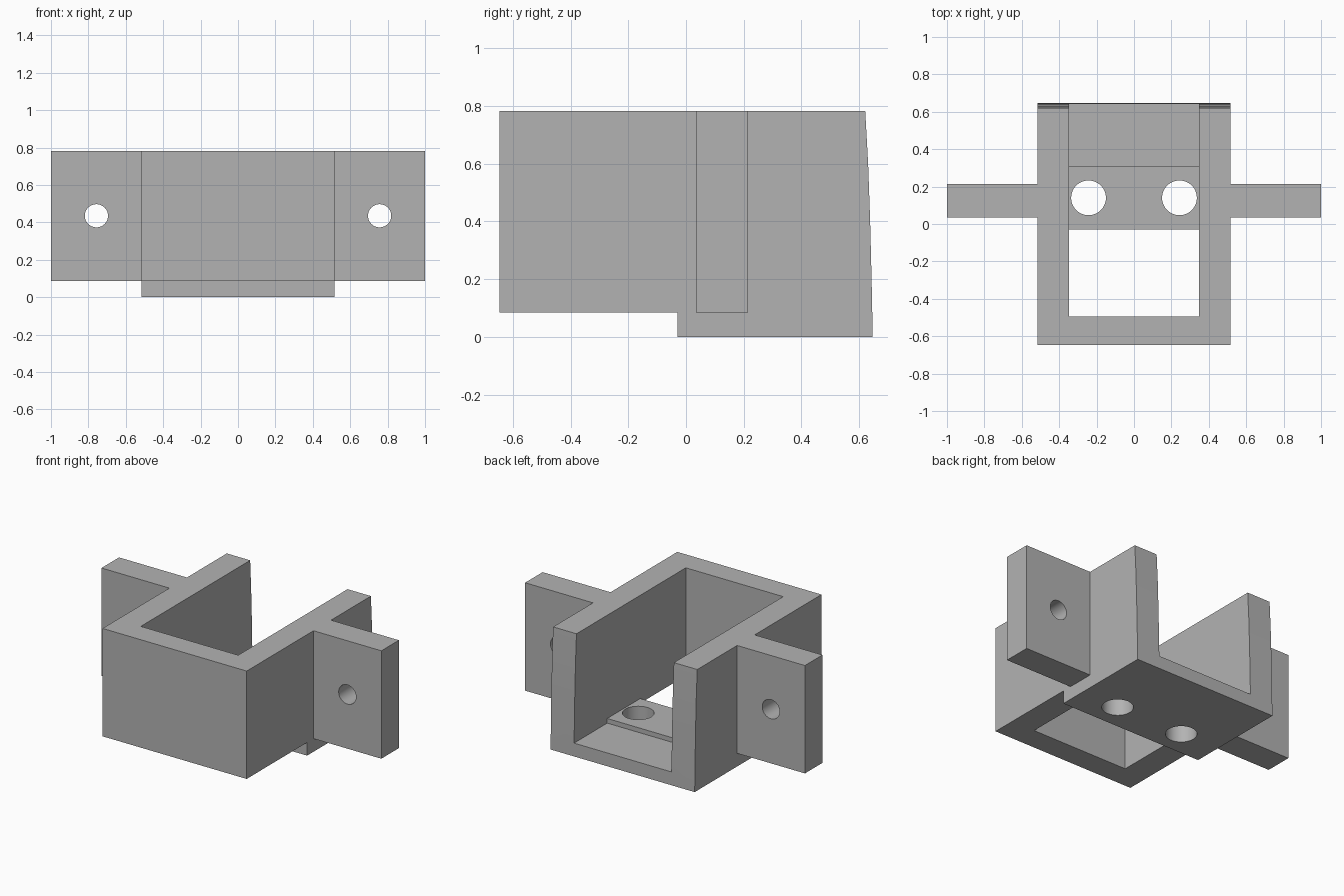
import bpy, bmesh, math
from mathutils import Matrix, Vector

cube = bpy.data.objects.get("Cube")
if cube:
    bpy.data.objects.remove(cube, do_unlink=True)

grey = bpy.data.materials.new("plain_grey")
grey.use_nodes = True
colour = (0.45, 0.45, 0.45, 1)
grey.diffuse_color = colour
grey.node_tree.nodes["Principled BSDF"].inputs["Base Color"].default_value = colour

TOP, BASE, LIP, DEPTH = 0.782, 0.085, -0.03, 0.647


def finish(name, bm):
    bmesh.ops.recalc_face_normals(bm, faces=bm.faces)
    mesh = bpy.data.meshes.new(name)
    bm.to_mesh(mesh)
    bm.free()
    mesh.materials.append(grey)
    obj = bpy.data.objects.new(name, mesh)
    bpy.context.collection.objects.link(obj)
    return obj


def extrude_side(name, profile, half_width):
    """Extrude a (y, z) outline symmetrically along x."""
    bm = bmesh.new()
    face = bm.faces.new([bm.verts.new((-half_width, y, z)) for y, z in profile])
    new = bmesh.ops.extrude_face_region(bm, geom=[face])["geom"]
    verts = [g for g in new if isinstance(g, bmesh.types.BMVert)]
    bmesh.ops.translate(bm, verts=verts, vec=(2 * half_width, 0, 0))
    return finish(name, bm)


def box(name, low, high):
    low, high = Vector(low), Vector(high)
    bm = bmesh.new()
    matrix = Matrix.Translation((low + high) / 2) @ Matrix.Diagonal((*(high - low), 1))
    bmesh.ops.create_cube(bm, size=1, matrix=matrix)
    return finish(name, bm)


def drill(name, centre, radius, tilt=0):
    bm = bmesh.new()
    matrix = Matrix.Translation(centre) @ Matrix.Rotation(tilt, 4, "X")
    bmesh.ops.create_cone(bm, cap_ends=True, segments=48, radius1=radius,
                          radius2=radius, depth=0.5, matrix=matrix)
    return finish(name, bm)


def combine(target, tool, operation):
    bpy.context.view_layer.objects.active = target
    mod = target.modifiers.new(operation.title(), "BOOLEAN")
    mod.operation, mod.solver, mod.object = operation, "EXACT", tool
    bpy.ops.object.modifier_apply(modifier=mod.name)
    bpy.data.objects.remove(tool, do_unlink=True)


# Outer block: stepped underside and a gently bowed rear edge
rear = [(DEPTH, 0), (0.643, 0.2), (0.638, 0.4), (0.631, 0.6), (0.621, TOP)]
outline = [(-DEPTH, BASE), (LIP, BASE), (LIP, 0)] + rear + [(-DEPTH, TOP)]
body = extrude_side("bracket_body", outline, 0.515)

# Side ears
for side in (-1, 1):
    xs = sorted((side * 0.42, side))
    ear = box("mounting_ear", (xs[0], 0.035, BASE), (xs[1], 0.214, TOP))
    combine(body, ear, "UNION")

# Inner cavity: open window in front, raised plate, lower rear floor
raised, step = 0.115, 0.307
cavity = [(-0.495, -0.2), (LIP, -0.2), (LIP, raised), (step, raised),
          (step, BASE), (0.9, BASE), (0.9, 1), (-0.495, 1)]
combine(body, extrude_side("cavity_cutter", cavity, 0.348), "DIFFERENCE")

# Screw holes in the ears and the floor
for side in (-1, 1):
    combine(body, drill("ear_hole", (side * 0.757, 0.125, 0.435), 0.062, math.pi / 2),
            "DIFFERENCE")
    combine(body, drill("floor_hole", (side * 0.243, 0.14, 0), 0.093), "DIFFERENCE")

body.select_set(True)
bpy.context.view_layer.objects.active = body
bpy.ops.object.shade_smooth_by_angle(angle=math.radians(30))
